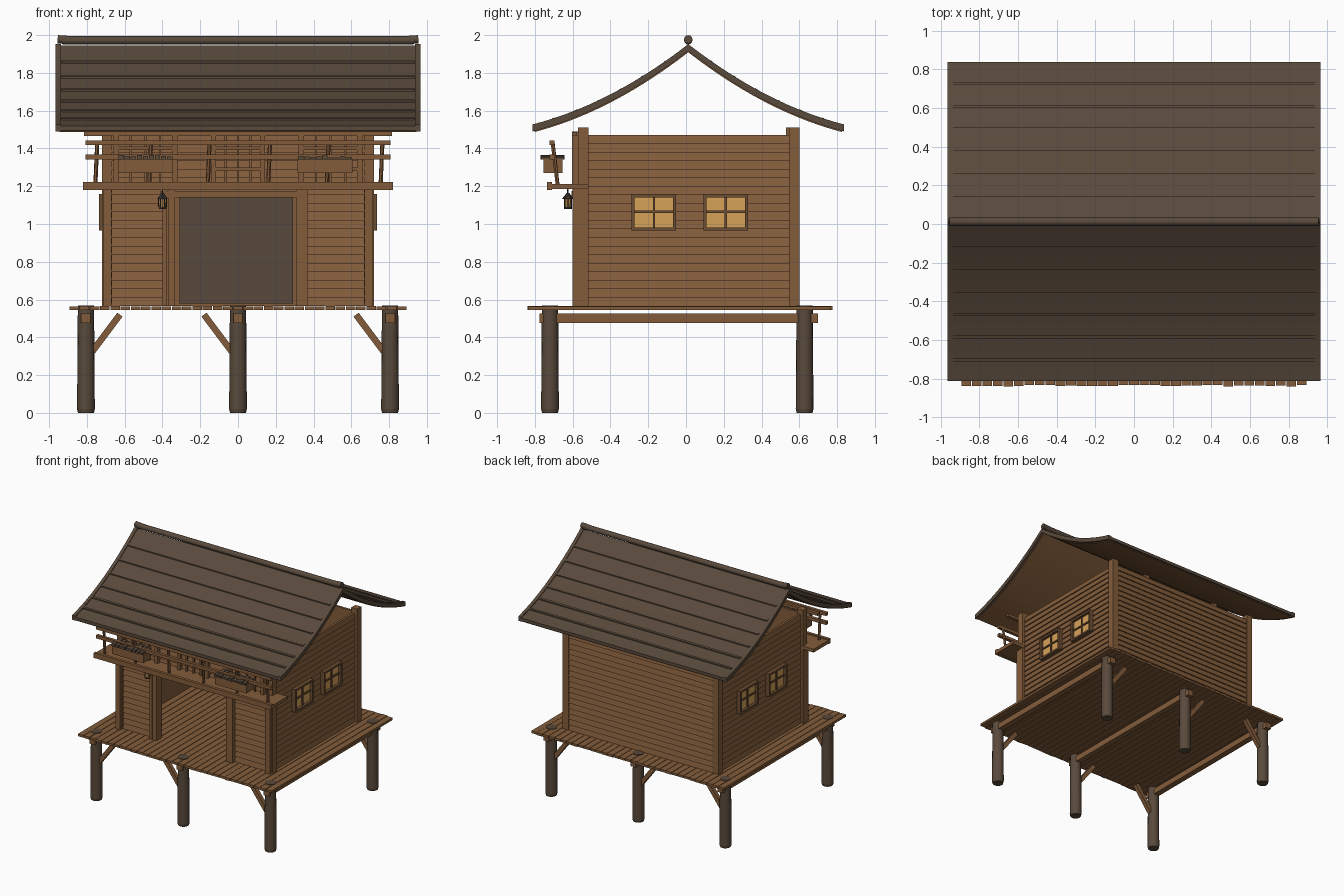
import bpy
import bmesh
import random
from math import radians, pi, atan2, hypot
from mathutils import Matrix, Vector

random.seed(4)
cube = bpy.data.objects.get("Cube")
if cube:
    bpy.data.objects.remove(cube, do_unlink=True)


def material(name, rgb):
    m = bpy.data.materials.new(name)
    m.use_nodes = True
    color = (*rgb, 1)
    m.diffuse_color = color
    node = next(n for n in m.node_tree.nodes if n.type == "BSDF_PRINCIPLED")
    node.inputs["Base Color"].default_value = color
    node.inputs["Roughness"].default_value = 0.9
    return m


WOOD = material("warm_wood", (0.23, 0.108, 0.043))
DARK = material("dark_timber", (0.1, 0.067, 0.044))
GLOW = material("window_glow", (0.68, 0.36, 0.1))
CLOTH = material("grey_brown_panel", (0.095, 0.066, 0.048))
FRAME = material("frame_wood", (0.15, 0.075, 0.032))
METAL = material("lantern_metal", (0.03, 0.026, 0.024))


def finish(name, bm, mat, smooth=False):
    bmesh.ops.recalc_face_normals(bm, faces=bm.faces)
    mesh = bpy.data.meshes.new(name)
    bm.to_mesh(mesh)
    bm.free()
    mesh.materials.append(mat)
    ob = bpy.data.objects.new(name, mesh)
    bpy.context.collection.objects.link(ob)
    if smooth:
        bpy.ops.object.select_all(action="DESELECT")
        ob.select_set(True)
        bpy.context.view_layer.objects.active = ob
        bpy.ops.object.shade_smooth_by_angle(angle=radians(40))
    return ob


def box(bm, x, y, z, flare=None):
    """Box from three ranges; flare pushes the lower edge outwards."""
    size = [r[1] - r[0] for r in (x, y, z)]
    mid = Vector([(r[0] + r[1]) / 2 for r in (x, y, z)])
    vs = bmesh.ops.create_cube(
        bm, size=1, matrix=Matrix.Translation(mid) @ Matrix.Diagonal((*size, 1)))["verts"]
    if flare:
        out = Vector(flare)
        for v in vs:
            if v.co.z < mid.z and (v.co - mid).dot(out) > 0:
                v.co += out
    return vs


def boxes(name, mat, ranges):
    bm = bmesh.new()
    for r in ranges:
        box(bm, *r)
    return finish(name, bm, mat)


def around(c, half):
    return (c - half, c + half)


def tube(bm, p, q, r1, r2, sides):
    p, q = Vector(p), Vector(q)
    m = Matrix.Translation((p + q) / 2) @ (q - p).to_track_quat("Z", "Y").to_matrix().to_4x4()
    bmesh.ops.create_cone(bm, cap_ends=True, segments=sides, radius1=r1, radius2=r2,
                          depth=(q - p).length, matrix=m)


# stilts, beams and braces
POST_X, POST_Y = (-0.805, 0, 0.805), (-0.72, 0.628)
bm = bmesh.new()
for px in POST_X:
    for py in POST_Y:
        tube(bm, (px, py, 0), (px, py, 0.02), 0.042, 0.047, 16)
        tube(bm, (px, py, 0.02), (px, py, 0.568), 0.047, 0.043, 16)
finish("stilts", bm, DARK, True)
boxes("floor_beams", WOOD, [(around(px, 0.025), (-0.775, 0.7), (0.475, 0.525)) for px in POST_X])
bm = bmesh.new()
for px in POST_X:
    way = 1 if px < 0 else -1
    for py in POST_Y:
        p, q = Vector((px + way * 0.03, py, 0.32)), Vector((px + way * 0.18, py, 0.52))
        d = q - p
        turn = Matrix.Rotation(atan2(d.x, d.z), 4, "Y")
        bmesh.ops.create_cube(bm, size=1, matrix=Matrix.Translation((p + q) / 2) @ turn
                              @ Matrix.Diagonal((0.034, 0.034, hypot(d.x, d.z), 1)))
finish("braces", bm, WOOD)

# deck of narrow planks
COUNT, HALF = 33, 0.895
pitch = 2 * HALF / COUNT
planks = []
for i in range(COUNT):
    c = -HALF + pitch * (i + 0.5)
    wob = random.uniform(0, 0.008)
    planks.append((around(c, pitch / 2 - 0.002), (-0.84 + wob, 0.776 - wob), (0.545, 0.565 - wob / 4)))
boxes("deck_planks", WOOD, planks)

# overlapping wall boards
FLOOR, TOP, ROWS = 0.565, 1.47, 20
step = (TOP - FLOOR) / ROWS


def siding(name, x, y, out, skip=lambda z: False):
    bm = bmesh.new()
    for i in range(ROWS):
        z = FLOOR + i * step
        if not skip(z):
            box(bm, x, y, (z, z + step), [c * 0.01 for c in out])
    finish(name, bm, WOOD)


for s, side in ((1, "left"), (-1, "right")):
    siding(side + "_wall", tuple(sorted((s * 0.675, s * 0.694))), (-0.54, 0.57), (s, 0, 0))
siding("back_wall", (-0.69, 0.69), (0.57, 0.589), (0, 1, 0))
FRONT = (-0.558, -0.54)
siding("front_wall_right", (-0.68, -0.39), FRONT, (0, -1, 0))
siding("front_wall_left", (0.35, 0.68), FRONT, (0, -1, 0))
siding("front_wall_above_door", (-0.39, 0.35), FRONT, (0, -1, 0), lambda z: z < 1.14)

# corner posts and door frame
boxes("corner_posts", WOOD, [(around(s * 0.693, 0.027), around(y, 0.028), (FLOOR, 1.51))
                             for s in (1, -1) for y in (-0.545, 0.572)])
boxes("inner_back_posts", WOOD, [(around(x, 0.02), (0.53, 0.57), (FLOOR, 1.51)) for x in (-0.36, 0.34)])
boxes("front_trim", WOOD, [(around(s * 0.693, 0.022), (-0.6, -0.57), (FLOOR, 1.19)) for s in (1, -1)])
boxes("door_jambs", WOOD, [(around(x, w), (-0.6, -0.53), (FLOOR, 1.18))
                           for x, w in ((-0.387, 0.012), (-0.352, 0.019), (0.332, 0.022), (0.36, 0.008))])
boxes("door_lintel", WOOD, [((-0.41, 0.37), (-0.605, -0.54), (1.14, 1.175))])
boxes("inner_wall_panel", CLOTH, [((-0.31, 0.29), (0.555, 0.563), (0.58, 1.14))])

# side windows with cross bars
frames, panes = [], []
for s in (1, -1):
    for c in (-0.17, 0.21):
        def depth(a, b):
            return tuple(sorted((s * a, s * b)))
        panes.append((depth(0.7, 0.712), around(c, 0.106), (0.98, 1.143)))
        rim = depth(0.69, 0.735)
        for e in (-1, 1):
            frames.append((rim, around(c + e * 0.11, 0.008), (0.966, 1.157)))
            frames.append((rim, around(c, 0.118), around(1.0615 + e * 0.088, 0.008)))
        bar = depth(0.7, 0.722)
        frames.append((bar, around(c, 0.006), (0.97, 1.15)))
        frames.append((bar, around(c, 0.11), around(1.065, 0.006)))
boxes("window_panes", GLOW, panes)
boxes("window_frames", FRAME, frames)

# front gallery shelf, rails and lattice
boxes("gallery_shelf", WOOD, [((-0.82, 0.82), (-0.735, -0.515), (1.185, 1.213))])
boxes("gallery_lip", WOOD, [((-0.82, 0.82), (-0.735, -0.71), (1.18, 1.222))])
boxes("gallery_rails", WOOD, [((-0.808, 0.808), around(-0.71, 0.013), around(z, 0.013))
                              for z in (1.43, 1.355)])
bm = bmesh.new()
for x in (-0.755, -0.47, -0.16, 0.16, 0.47, 0.755):
    tube(bm, (x, -0.68, 1.21), (x + 0.01, -0.707, 1.44), 0.011, 0.011, 6)
finish("gallery_posts", bm, WOOD)
boxes("wall_top_rail", WOOD, [((-0.815, 0.815), around(-0.59, 0.014), around(1.477, 0.011))])
lattice = []
for c, half in ((-0.49, 0.155), (0, 0.13), (0.49, 0.155)):
    for e in (-1, 1):
        lattice.append((around(c + e * half, 0.014), around(-0.588, 0.015), (1.21, 1.49)))
    for k in (-0.5, 0, 0.5):
        lattice.append((around(c + k * half, 0.006), around(-0.585, 0.007), (1.21, 1.47)))
    for z in (1.29, 1.4):
        lattice.append((around(c, half), around(-0.592, 0.009), around(z, 0.009)))
boxes("front_lattice", WOOD, lattice)

# hanging boxes with ragged dark tops
bm_box, bm_top = bmesh.new(), bmesh.new()
for c in (-0.49, 0.46):
    box(bm_box, around(c, 0.145), around(-0.705, 0.05), (1.27, 1.345))
    for i in range(9):
        x = c - 0.128 + i * 0.032
        lift = random.uniform(0, 0.014)
        box(bm_top, around(x, 0.014), around(-0.707, 0.058 + lift / 2), (1.342, 1.352 + lift))
finish("hanging_boxes", bm_box, WOOD)
finish("hanging_box_tops", bm_top, DARK)

# lantern beside the door
LX, LY = -0.4, -0.625
bm = bmesh.new()
tube(bm, (LX, LY, 1.09), (LX, LY, 1.135), 0.018, 0.022, 6)
finish("lantern_glass", bm, GLOW)
bm = bmesh.new()
tube(bm, (LX, LY, 1.08), (LX, LY, 1.091), 0.021, 0.021, 6)
tube(bm, (LX, LY, 1.133), (LX, LY, 1.165), 0.032, 0.006, 6)
tube(bm, (LX, LY, 1.16), (LX, LY, 1.19), 0.004, 0.004, 6)
for k in range(6):
    spoke = Matrix.Rotation(k * pi / 3, 4, "Z") @ Vector((0.021, 0, 0))
    base = Vector((LX, LY, 1.09)) + spoke
    tube(bm, base, base + Vector((0, 0, 0.045)), 0.003, 0.003, 4)
finish("lantern_frame", bm, METAL)

# curved roof
RIDGE_Y, REACH = 0.012, 0.825


def roof_z(d):
    return 1.945 - 0.775 * d + 0.315 * d * d


def sweep(bm, x, d0, d1, lift, thick, steps):
    """Strip that follows the roof curve on both slopes."""
    ds = [d0 + (d1 - d0) * i / steps for i in range(steps + 1)]
    outline = [(d, roof_z(d) + lift) for d in ds] + [(d, roof_z(d) + lift - thick) for d in reversed(ds)]
    for s in (1, -1):
        face = bm.faces.new([bm.verts.new((x[0], RIDGE_Y + s * d, z)) for d, z in outline])
        new = bmesh.ops.extrude_face_region(bm, geom=[face])["geom"]
        bmesh.ops.translate(bm, vec=(x[1] - x[0], 0, 0),
                            verts=[g for g in new if isinstance(g, bmesh.types.BMVert)])


def roof_part(name, mat, strips):
    bm = bmesh.new()
    for strip in strips:
        sweep(bm, *strip)
    finish(name, bm, mat)


WIDE = (-0.945, 0.945)
roof_part("roof_shell", DARK, [(WIDE, 0, REACH, 0, 0.026, 14)])
roof_part("roof_lining", WOOD, [(WIDE, 0, REACH - 0.01, -0.03, 0.006, 14)])
roof_part("roof_courses", DARK, [((-0.935, 0.935), k * 0.118, k * 0.118 + 0.014, 0.009, 0.012, 1)
                                 for k in range(1, 7)])
roof_part("roof_verges", DARK, [(around(s * 0.951, 0.014), 0, REACH, 0.007, 0.037, 14) for s in (1, -1)])
bm = bmesh.new()
tube(bm, (-0.93, RIDGE_Y, 1.972), (0.93, RIDGE_Y, 1.972), 0.022, 0.022, 12)
for s in (1, -1):
    tube(bm, (s * 0.87, RIDGE_Y, 1.972), (s * 0.955, RIDGE_Y, 1.978), 0.022, 0.022, 12)
finish("ridge_pole", bm, DARK, True)
